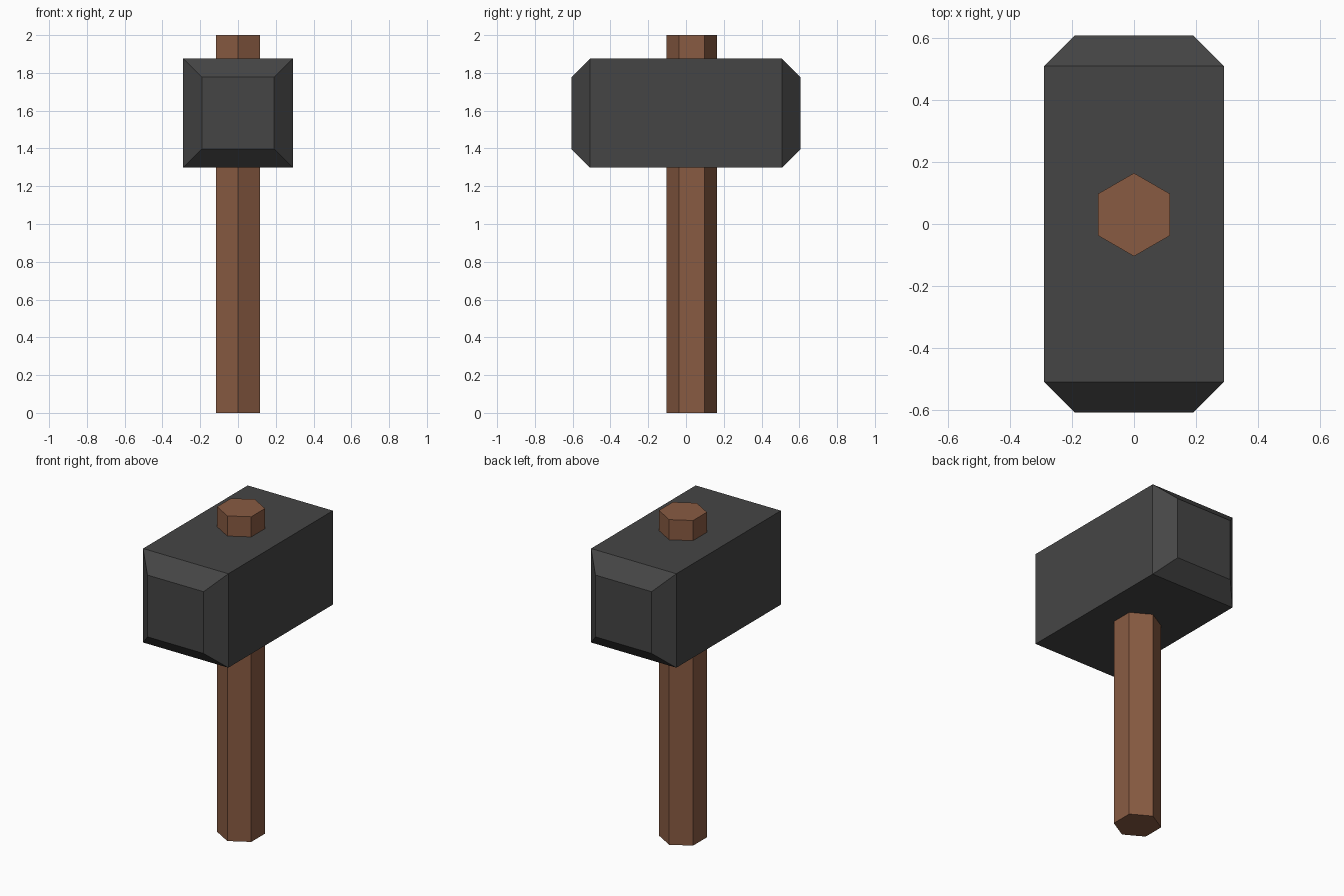
import bpy, bmesh
from math import pi

if "Cube" in bpy.data.objects:
    bpy.data.objects.remove(bpy.data.objects["Cube"])


def material(name, rgb):
    m = bpy.data.materials.new(name)
    m.diffuse_color = (*rgb, 1)
    m.use_nodes = True
    m.node_tree.nodes["Principled BSDF"].inputs["Base Color"].default_value = m.diffuse_color
    return m


def loft(name, rings, mat):
    """Skin a closed solid through matching rings of points."""
    bm = bmesh.new()
    loops = [[bm.verts.new(p) for p in ring] for ring in rings]
    n = len(loops[0])
    for a, b in zip(loops, loops[1:]):
        for i in range(n):
            j = (i + 1) % n
            bm.faces.new((a[i], a[j], b[j], b[i]))
    bm.faces.new(loops[0])
    bm.faces.new(loops[-1])
    bmesh.ops.recalc_face_normals(bm, faces=bm.faces)
    mesh = bpy.data.meshes.new(name)
    bm.to_mesh(mesh)
    bm.free()
    mesh.materials.append(mat)
    obj = bpy.data.objects.new(name, mesh)
    bpy.context.collection.objects.link(obj)
    return obj


def rect(y, half_x, z0, z1):
    return [(-half_x, y, z0), (half_x, y, z0), (half_x, y, z1), (-half_x, y, z1)]


iron = material("dark_iron", (0.06, 0.06, 0.06))
wood = material("brown_wood", (0.25, 0.105, 0.055))

# Head: long block with bevelled striking faces
outer = (0.29, 1.298, 1.876)
inner = (0.191, 1.397, 1.777)
loft("hammer_head", [rect(-0.607, *inner), rect(-0.508, *outer),
                     rect(0.508, *outer), rect(0.607, *inner)], iron)

# Handle: six-sided shaft through the head, corners towards front and back
bpy.ops.mesh.primitive_cylinder_add(vertices=6, radius=0.134, depth=2,
                                    location=(0, 0.03, 1))
handle = bpy.context.object
handle.name = "handle"
xs = [v.co.x for v in handle.data.vertices]
if max(xs) > 0.125:
    handle.rotation_euler.z = pi / 6
handle.data.materials.append(wood)
